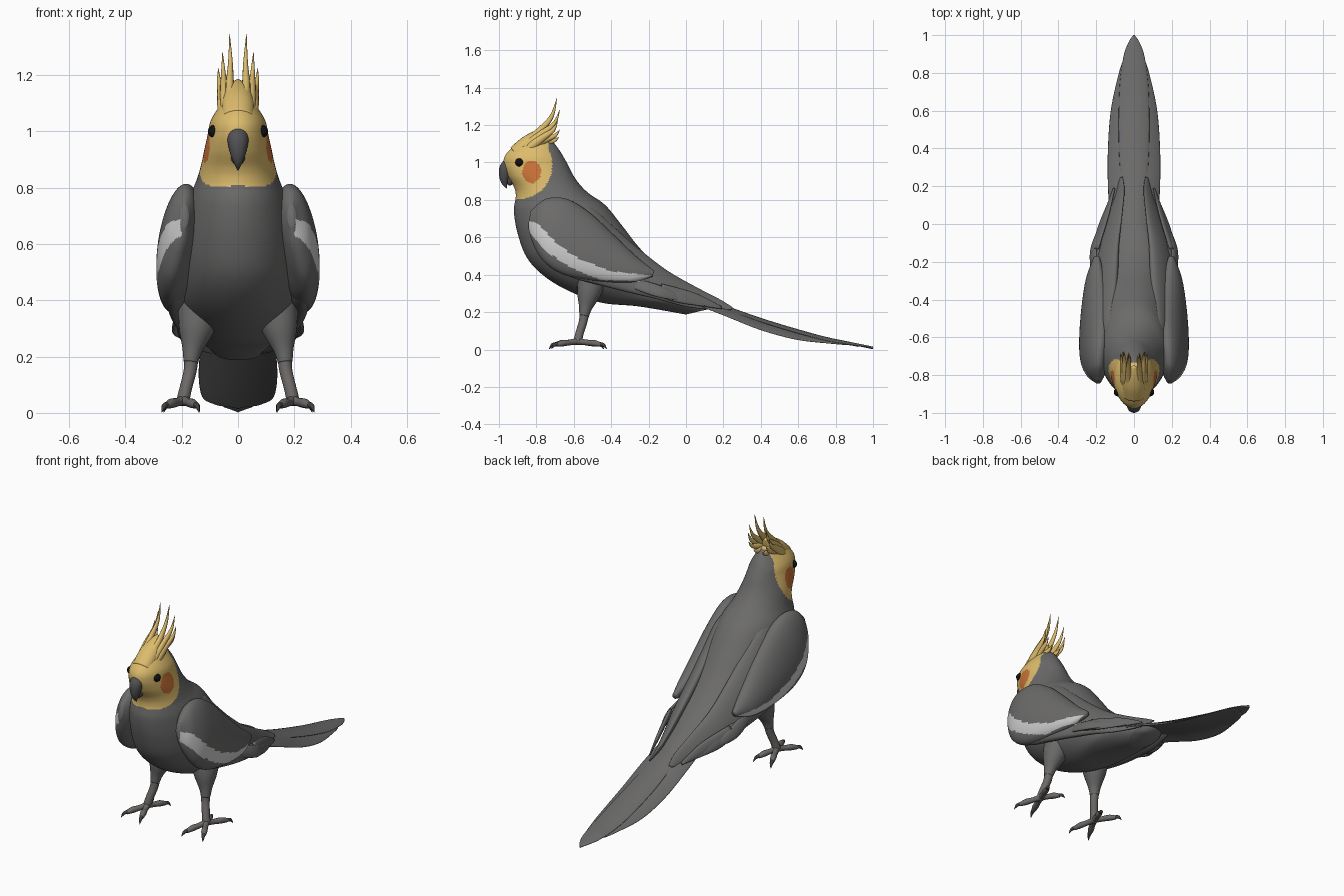
import bpy, bmesh, math
from mathutils import Vector as V

if "Cube" in bpy.data.objects:
    bpy.data.objects.remove(bpy.data.objects["Cube"])


def material(name, rgb):
    m = bpy.data.materials.new(name)
    m.diffuse_color = (*rgb, 1)
    m.use_nodes = True
    m.node_tree.nodes["Principled BSDF"].inputs["Base Color"].default_value = m.diffuse_color
    return m


GREY = material("plumage grey", (0.15, 0.147, 0.145))
YELLOW = material("face yellow", (0.72, 0.50, 0.15))
ORANGE = material("cheek orange", (0.60, 0.17, 0.04))
WHITE = material("wing white", (0.62, 0.62, 0.62))
BEAK = material("beak grey", (0.085, 0.085, 0.09))
SKIN = material("leg grey", (0.15, 0.14, 0.135))
CLAW = material("claw dark", (0.05, 0.05, 0.05))
BLACK = material("eye black", (0.005, 0.005, 0.005))


def spline(rows, k):
    """Catmull-Rom through rows of numbers, k steps per span."""
    out = []
    for i in range(len(rows) - 1):
        p = [rows[max(0, min(len(rows) - 1, i + j))] for j in (-1, 0, 1, 2)]
        for s in range(k):
            t = s / k
            out.append([0.5 * (2 * b + (c - a) * t + (2*a - 5*b + 4*c - d) * t*t
                               + (3*b - a - 3*c + d) * t**3) for a, b, c, d in zip(*p)])
    return out + [list(rows[-1])]


def loft(name, sections, mats, n=24, k=6, mirror=False, paint=None, bend=None):
    """Skin ellipses given as (centre, half axis, half axis)."""
    bm = bmesh.new()
    rings = []
    for r in spline([[*c, *u, *v] for c, u, v in sections], k):
        c, u, v = V(r[:3]), V(r[3:6]), V(r[6:])
        ring = []
        for i in range(n):
            a = 2 * math.pi * i / n
            p = c + u * math.cos(a) + v * math.sin(a)
            if bend:
                p.z -= bend * p.x * p.x
            ring.append(bm.verts.new(p))
        rings.append(ring)
    for a, b in zip(rings, rings[1:]):
        for i in range(n):
            j = (i + 1) % n
            bm.faces.new((a[i], a[j], b[j], b[i]))
    bm.faces.new(rings[0])
    bm.faces.new(rings[-1])
    bmesh.ops.recalc_face_normals(bm, faces=bm.faces)
    for f in bm.faces:
        f.smooth = True
        if paint:
            f.material_index = paint(f.calc_center_median())
    me = bpy.data.meshes.new(name)
    bm.to_mesh(me)
    bm.free()
    for m in mats:
        me.materials.append(m)
    ob = bpy.data.objects.new(name, me)
    bpy.context.collection.objects.link(ob)
    if mirror:
        ob.modifiers.new("Mirror", 'MIRROR').use_mirror_merge = False
    return ob


def tube(name, pts, mat, flat=1.0, **kw):
    """Tapered tube through (x, y, z, radius) points."""
    secs = []
    for i, p in enumerate(pts):
        t = V(pts[min(i + 1, len(pts) - 1)][:3]) - V(pts[max(i - 1, 0)][:3])
        u = t.cross(V((1, 0, 0))).normalized()
        v = t.cross(u).normalized()
        secs.append((p[:3], u * p[3], v * p[3] * flat))
    return loft(name, secs, [mat], **kw)


def blade(name, rows, mats, **kw):
    """Wing layer from rows of (top, bottom, thickness)."""
    secs = []
    for top, bot, th in rows:
        a, b = V(top), V(bot)
        u = (a - b) / 2
        x = V((1, 0, 0))
        out = (x - u * (u.dot(x) / u.length_squared)).normalized()
        secs.append(((a + b) / 2, u, out * th))
    return loft(name, secs, mats, mirror=True, **kw)


# Body and head: front (y, z), back (y, z), half width
profile = [(-.80, 1.135, -.77, 1.135, .008), (-.84, 1.125, -.72, 1.118, .038),
           (-.915, 1.09, -.68, 1.07, .072), (-.965, 1.04, -.655, 1.03, .098),
           (-.975, .99, -.63, .985, .108), (-.955, .93, -.605, .935, .12),
           (-.92, .87, -.57, .885, .132), (-.91, .82, -.52, .835, .147),
           (-.92, .74, -.43, .77, .175), (-.90, .62, -.34, .66, .2),
           (-.85, .49, -.25, .545, .212), (-.755, .39, -.15, .445, .21),
           (-.62, .31, -.05, .375, .185), (-.45, .25, .03, .325, .15),
           (-.25, .23, .12, .275, .125), (0, .187, .2, .235, .08)]


def paint_body(c):
    if abs(c.x) > .05 and ((c.y + .825) / .05)**2 + ((c.z - .95) / .06)**2 < 1:
        return 2
    mask = ((c.y + .89) / .175)**2 + ((c.z - .985) / .18)**2 < 1
    return 1 if mask or (c.z > 1.0 and c.y < -.735) else 0


loft("body", [((0, (fy + by) / 2, (fz + bz) / 2), (0, (by - fy) / 2, (bz - fz) / 2), (w, 0, 0))
              for fy, fz, by, bz, w in profile],
     [GREY, YELLOW, ORANGE], n=112, k=12, paint=paint_body)

# Tail: arched fan with two longer central feathers
fan = [(-.2, .36, .1), (0, .30, .125), (.2, .232, .138), (.4, .153, .138),
       (.6, .09, .123), (.78, .05, .085), (.87, .033, .055), (.92, .022, .006)]
loft("tail_fan", [((0, y, z), (w, 0, 0), (0, 0, .008)) for y, z, w in fan],
     [GREY], n=40, bend=2.6)
middle = [(.1, .27, .06), (.4, .162, .08), (.7, .073, .078), (.88, .033, .057),
          (.96, .017, .03), (1, .008, .004)]
loft("tail_middle", [((0, y, z), (w, 0, 0), (0, 0, .007)) for y, z, w in middle],
     [GREY], n=32, bend=2.2)


# Wings: white patch lies between two curves over y
def between(table, y):
    for (a, p), (b, q) in zip(table, table[1:]):
        if a <= y <= b:
            return p + (q - p) * (y - a) / (b - a)
    return 0


UPPER = [(-.84, .69), (-.79, .67), (-.68, .555), (-.57, .485), (-.41, .42), (-.18, .395)]
LOWER = [(-.84, .63), (-.755, .53), (-.62, .44), (-.46, .372), (-.25, .365), (-.18, .395)]


def paint_wing(c):
    return 1 if c.x > .2 and between(LOWER, c.y) < c.z < between(UPPER, c.y) else 0


blade("wing_coverts", [((.19, -.83, .74), (.19, -.845, .66), .015),
                       ((.185, -.75, .805), (.215, -.82, .57), .05),
                       ((.175, -.64, .805), (.24, -.76, .47), .07),
                       ((.165, -.52, .735), (.245, -.65, .40), .077),
                       ((.165, -.40, .625), (.245, -.47, .365), .065),
                       ((.175, -.27, .50), (.235, -.30, .36), .043),
                       ((.19, -.17, .42), (.205, -.18, .39), .015)],
      [GREY, WHITE], n=96, k=14, paint=paint_wing)
blade("wing_flight_feathers", [((.14, -.62, .79), (.23, -.72, .46), .03),
                               ((.12, -.50, .755), (.235, -.62, .39), .055),
                               ((.105, -.38, .65), (.235, -.48, .35), .055),
                               ((.095, -.25, .535), (.22, -.32, .31), .045),
                               ((.085, -.1, .42), (.19, -.15, .27), .033),
                               ((.065, .05, .335), (.15, .0, .23), .02),
                               ((.052, .18, .268), (.105, .13, .213), .012),
                               ((.06, .25, .225), (.075, .24, .212), .004)],
      [GREY, WHITE], n=64, k=10, paint=paint_wing)
for i, (x, y, z) in enumerate([(.10, .19, .222), (.135, .10, .235), (.165, .01, .26)]):
    blade(f"primary_feather_{i + 1}",
          [((.19, y - .32, z + .13), (.215, y - .33, z + .08), .012),
           ((x + .035, y - .14, z + .08), (x + .065, y - .16, z + .02), .012),
           ((x, y, z + .008), (x + .01, y, z - .005), .004)], [GREY], n=16)

# Beak
tube("upper_beak", [(0, -.935, 1.0, .036), (0, -.962, .965, .037), (0, -.970, .925, .029),
                    (0, -.970, .89, .016), (0, -.960, .862, .002)], BEAK)
tube("lower_beak", [(0, -.92, .935, .032), (0, -.938, .90, .024), (0, -.948, .878, .006)], BEAK)

# Eyes
tube("eye", [(.084, -.89 + .023 * math.sin(a), 1.0, max(.001, .023 * math.cos(a)))
             for a in (-1.57, -1.2, -.8, -.4, 0, .4, .8, 1.2, 1.57)], BLACK, mirror=True, k=2)

# Crest: solid root and curved feathers
tube("crest_root", [(0, -.91, 1.045, .045), (0, -.85, 1.095, .046), (0, -.79, 1.14, .036),
                    (0, -.755, 1.18, .008)], YELLOW, flat=1.25)
crest = [(.022, .03, -.69, 1.345, 0), (.042, .055, -.675, 1.28, .02),
         (.052, .07, -.685, 1.225, .04), (.04, .058, -.675, 1.175, .055),
         (.018, .03, -.68, 1.135, .07)]
for i, (x0, x1, ty, tz, d) in enumerate(crest):
    my, mz = -.785 + d * .4, 1.165 - d * .85
    tube(f"crest_feather_{i + 1}",
         [(x0, -.90 + d, 1.055 - d * .1, .02), (x0 + .004, -.84 + d * .6, 1.115 - d * .5, .024),
          (x0 + .007, my, mz, .02),
          (x1 - .003, my + (ty - my) * .7, mz + (tz - mz) * .45, .011),
          (x1, ty, tz, .001)], YELLOW, flat=.75, n=12, mirror=True)

# Legs
tube("thigh", [(.125, -.49, .41, .09), (.148, -.52, .30, .064), (.162, -.537, .225, .036),
               (.168, -.545, .18, .026)], GREY, mirror=True)
tube("shank", [(.165, -.54, .21, .026), (.17, -.55, .15, .023), (.185, -.568, .09, .022),
               (.195, -.578, .045, .022), (.196, -.578, .025, .012)], SKIN, mirror=True)

# Toes, two forward and two back, each with a claw
for i, (x, y) in enumerate([(.255, -.69), (.15, -.70), (.25, -.455), (.15, -.47)]):
    h = V((.195, -.578, 0))
    e = V((x, y, 0))
    d = (e - h).normalized()
    p = [h, h.lerp(e, .35), h.lerp(e, .7), e]
    tube(f"toe_{i + 1}", [(*q.xy, z, r) for q, z, r in
                          zip(p, (.045, .038, .034, .026), (.019, .015, .017, .011))],
         SKIN, n=12, mirror=True)
    c = [e - d * .012, e + d * .016, e + d * .034]
    tube(f"claw_{i + 1}", [(*q.xy, z, r) for q, z, r in
                           zip(c, (.03, .024, .002), (.011, .009, .001))],
         CLAW, n=10, mirror=True)
